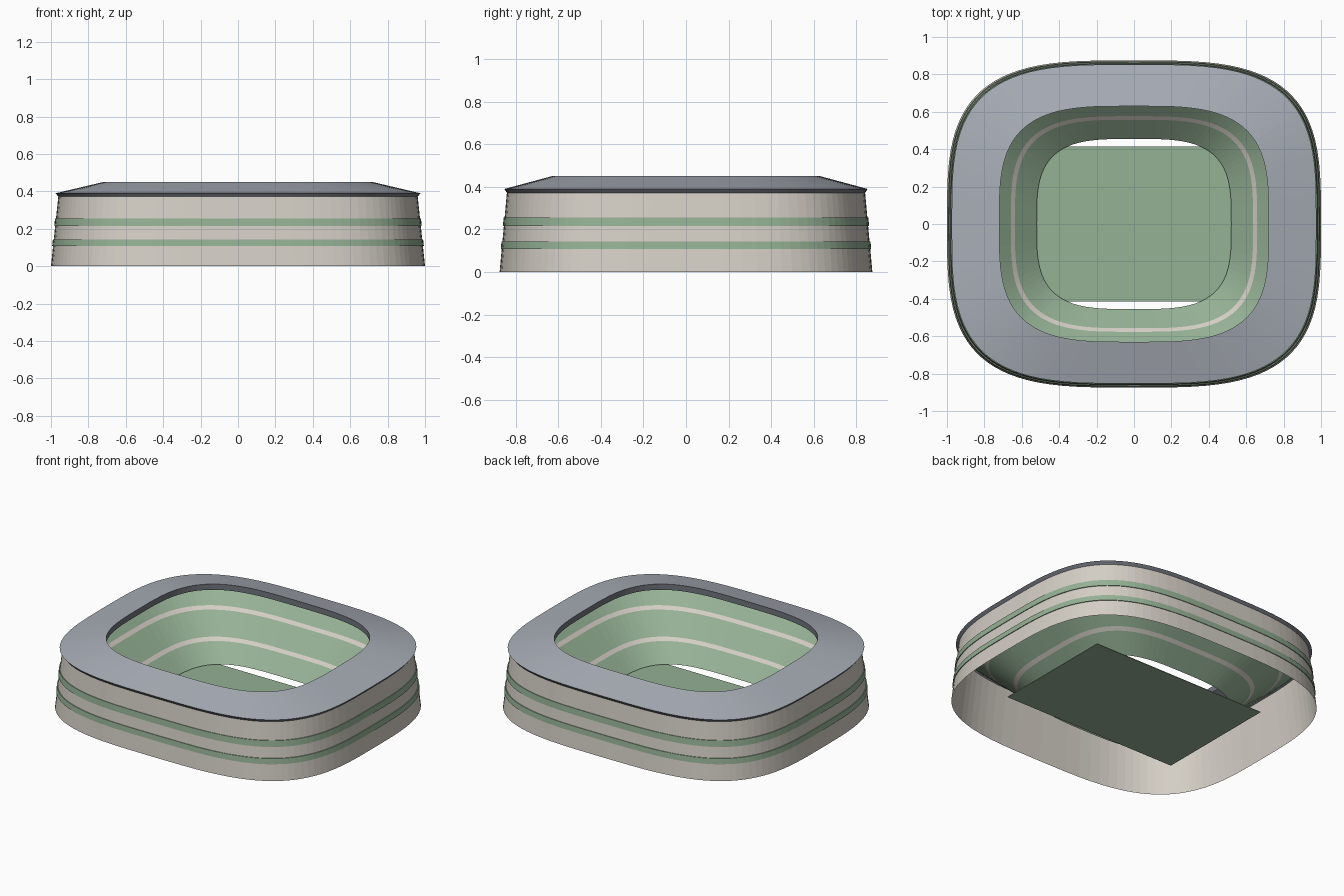
import bpy
import bmesh
from math import sin, cos, pi, copysign

cube = bpy.data.objects.get("Cube")
if cube:
    bpy.data.objects.remove(cube, do_unlink=True)

SEGMENTS = 96
ASPECT = 0.875      # depth of the plan relative to its width
POWER = 2 / 3.4     # squareness of the rounded plan


def make_material(name, rgb):
    mat = bpy.data.materials.new(name)
    mat.use_nodes = True
    mat.diffuse_color = (*rgb, 1)
    mat.node_tree.nodes["Principled BSDF"].inputs["Base Color"].default_value = (*rgb, 1)
    return mat


concrete = make_material("warm concrete", (0.66, 0.62, 0.56))
green = make_material("soft green", (0.30, 0.44, 0.30))
roof_grey = make_material("roof grey", (0.39, 0.42, 0.47))
trim_grey = make_material("dark trim grey", (0.16, 0.175, 0.20))


def plan_point(angle, scale, z):
    c, s = cos(angle), sin(angle)
    x = copysign(abs(c) ** POWER, c) if abs(c) > 1e-9 else 0
    y = copysign(abs(s) ** POWER, s) if abs(s) > 1e-9 else 0
    return x * scale, y * scale * ASPECT, z


def finish(name, bm, materials):
    mesh = bpy.data.meshes.new(name)
    bm.to_mesh(mesh)
    bm.free()
    for mat in materials:
        mesh.materials.append(mat)
    obj = bpy.data.objects.new(name, mesh)
    bpy.context.collection.objects.link(obj)
    return obj


def loft(name, profile, materials, bands=None, closed=False):
    """Sweep a (scale, z) profile round the plan; bands gives a material per strip."""
    bm = bmesh.new()
    rings = [[bm.verts.new(plan_point(2 * pi * i / SEGMENTS, k, z))
              for i in range(SEGMENTS)] for k, z in profile]
    if closed:
        rings.append(rings[0])
    for strip, (low, high) in enumerate(zip(rings, rings[1:])):
        for i in range(SEGMENTS):
            j = (i + 1) % SEGMENTS
            face = bm.faces.new((low[i], low[j], high[j], high[i]))
            face.material_index = bands[strip] if bands else 0
    return finish(name, bm, materials)


# Leaning outer wall
WALL_TOP, LEAN = 0.372, 0.105


def wall_scale(z):
    return 1 - LEAN * z


loft("outer_wall", [(1, 0), (wall_scale(WALL_TOP), WALL_TOP)], [concrete])

# Raised green bands round the wall
for name, low, high in (("lower_band", 0.107, 0.143), ("upper_band", 0.215, 0.255)):
    a, b = wall_scale(low), wall_scale(high)
    loft(name, [(a, low), (a + 0.005, low), (b + 0.005, high), (b, high)], [green])

# Sloping seating bowl with two pale aisles
bowl_scales = (0.52, 0.637, 0.659, 0.794, 0.816, 0.94)
loft("seating_bowl", [(k, 0.02 + (k - 0.52) * 0.823) for k in bowl_scales],
     [green, concrete], bands=(0, 1, 0, 1, 0))

# Roof ring: outer rim, top slope, inner lip, underside
loft("roof_ring", [(0.96, 0.37), (0.975, 0.39), (0.72, 0.45), (0.72, 0.412)],
     [roof_grey, trim_grey], bands=(1, 0, 1, 0), closed=True)

# Flat pitch
bm = bmesh.new()
bmesh.ops.create_cube(bm, size=1)
for v in bm.verts:
    v.co.x *= 1.27
    v.co.y *= 0.83
    v.co.z = (v.co.z + 0.5) * 0.004
finish("pitch", bm, [green])
